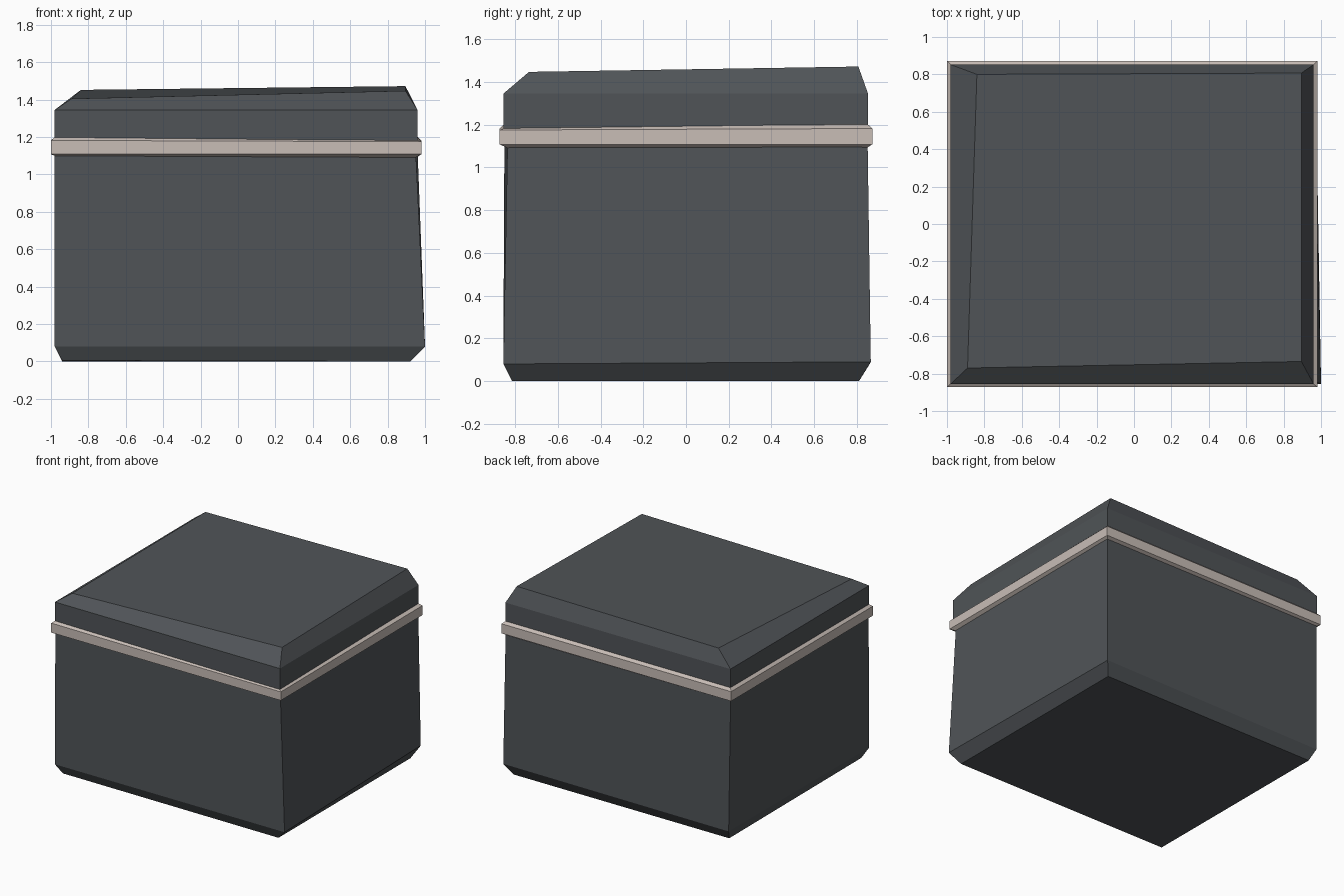
import bpy, bmesh

if "Cube" in bpy.data.objects:
    bpy.data.objects.remove(bpy.data.objects["Cube"])


def material(name, rgb):
    m = bpy.data.materials.new(name)
    m.diffuse_color = (*rgb, 1.0)
    m.use_nodes = True
    m.node_tree.nodes["Principled BSDF"].inputs["Base Color"].default_value = m.diffuse_color
    return m


def loft(name, rings, mat, closed_loop=False):
    """Skin a stack of four-corner rings (front left, front right, back right, back left)."""
    bm = bmesh.new()
    loops = [[bm.verts.new(p) for p in ring] for ring in rings]
    pairs = list(zip(loops, loops[1:]))
    if closed_loop:
        pairs.append((loops[-1], loops[0]))
    else:
        bm.faces.new(loops[0][::-1])
        bm.faces.new(loops[-1])
    for low, high in pairs:
        for i in range(4):
            j = (i + 1) % 4
            bm.faces.new((low[i], low[j], high[j], high[i]))
    bmesh.ops.recalc_face_normals(bm, faces=bm.faces)
    mesh = bpy.data.meshes.new(name)
    bm.to_mesh(mesh)
    bm.free()
    mesh.materials.append(mat)
    obj = bpy.data.objects.new(name, mesh)
    bpy.context.collection.objects.link(obj)
    return obj


def rect(x0, x1, y0, y1, z):
    return [(x0, y0, z), (x1, y0, z), (x1, y1, z), (x0, y1, z)]


slate = material("dark slate", (0.08, 0.088, 0.096))
stone = material("pale pinkish grey", (0.58, 0.51, 0.47))

# Slightly skewed lower box with a chamfered foot
loft("box_body", [
    [(-0.94, -0.815, 0.005), (0.92, -0.815, 0.0), (0.92, 0.81, 0.0), (-0.94, 0.81, 0.0)],
    [(-0.98, -0.855, 0.08), (1.0, -0.855, 0.08), (0.97, 0.865, 0.09), (-0.97, 0.86, 0.08)],
    [(-0.98, -0.85, 1.13), (0.95, -0.835, 1.13), (0.96, 0.85, 1.13), (-0.98, 0.85, 1.13)],
], slate)

# Lid with an uneven chamfered top
loft("lid", [
    rect(-0.98, 0.96, -0.855, 0.852, 1.13),
    rect(-0.98, 0.96, -0.855, 0.852, 1.345),
    [(-0.89, -0.77, 1.405), (0.895, -0.735, 1.447), (0.895, 0.807, 1.472), (-0.84, 0.80, 1.452)],
], slate)

# Pale trim band around the seam
loft("trim_band", [
    [(-0.975, -0.845, 1.097), (0.945, -0.83, 1.088), (0.955, 0.845, 1.09), (-0.975, 0.845, 1.097)],
    rect(-1.0, 0.98, -0.872, 0.872, 1.108),
    [(-1.0, -0.872, 1.182), (0.98, -0.872, 1.175), (0.98, 0.872, 1.182), (-1.0, 0.872, 1.182)],
    [(-0.975, -0.85, 1.203), (0.955, -0.85, 1.184), (0.955, 0.847, 1.205), (-0.975, 0.847, 1.205)],
], stone, closed_loop=True)
